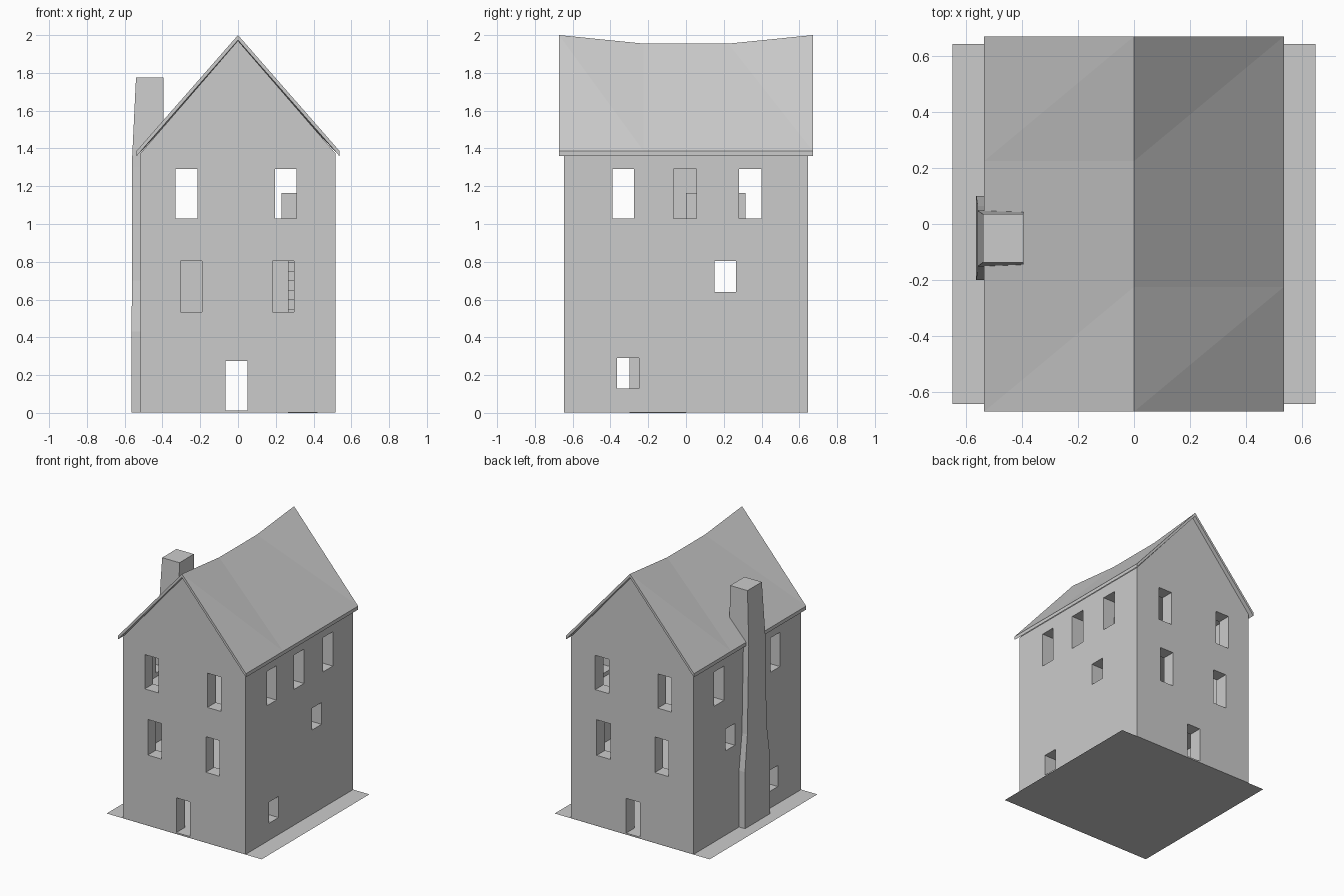
import bpy, bmesh

if "Cube" in bpy.data.objects:
    bpy.data.objects.remove(bpy.data.objects["Cube"], do_unlink=True)

grey = bpy.data.materials.new("plain_grey")
grey.use_nodes = True
COLOUR = (0.6, 0.6, 0.6, 1)
grey.diffuse_color = COLOUR
grey.node_tree.nodes["Principled BSDF"].inputs["Base Color"].default_value = COLOUR


def make(name, verts, faces):
    mesh = bpy.data.meshes.new(name)
    mesh.from_pydata(verts, [], faces)
    bm = bmesh.new()
    bm.from_mesh(mesh)
    bmesh.ops.recalc_face_normals(bm, faces=bm.faces)
    bm.to_mesh(mesh)
    bm.free()
    mesh.materials.append(grey)
    obj = bpy.data.objects.new(name, mesh)
    bpy.context.scene.collection.objects.link(obj)
    return obj


def loft(name, rings):
    """Skin a list of equal rings and cap both ends."""
    n = len(rings[0])
    faces = [tuple(range(n)), tuple(range((len(rings) - 1) * n, len(rings) * n))]
    for r in range(len(rings) - 1):
        for i in range(n):
            a, b = r * n + i, r * n + (i + 1) % n
            faces.append((a, b, b + n, a + n))
    return make(name, [p for ring in rings for p in ring], faces)


def rect(x0, x1, y0, y1, z):
    return [(x0, y0, z), (x1, y0, z), (x1, y1, z), (x0, y1, z)]


def box(name, x0, x1, y0, y1, z0, z1):
    return loft(name, [rect(x0, x1, y0, y1, z0), rect(x0, x1, y0, y1, z1)])


def cut(target, *size):
    cutter = box("cutter", *size)
    cutter.hide_render = True
    mod = target.modifiers.new("cut", 'BOOLEAN')
    mod.operation = 'DIFFERENCE'
    mod.solver = 'EXACT'
    mod.object = cutter
    bpy.context.view_layer.objects.active = target
    bpy.ops.object.modifier_apply(modifier=mod.name)
    bpy.data.objects.remove(cutter, do_unlink=True)


W, D, T = 0.515, 0.645, 0.1   # half width, half depth, wall thickness
SAG = 0.045                   # dip of the ridge between the gables

# Ground sheet
make("ground_sheet", rect(-0.65, 0.65, -D, D, 0), [(0, 1, 2, 3)])

# House body with gables, hollowed into three storeys
body = loft("house_walls", [
    [(-W, y, 0.001), (W, y, 0.001), (W, y, 1.375), (0, y, 1.97 - dip), (-W, y, 1.375)]
    for y, dip in ((-D, 0), (-0.225, SAG), (0.225, SAG), (D, 0))])
for z0, z1 in ((0.01, 0.48), (0.5, 0.98), (1.0, 1.35)):
    cut(body, T - W, W - T, T - D, D - T, z0, z1)

# Front and back openings, aligned through the house
for x0, x1, z0, z1 in ((-0.33, -0.215, 1.03, 1.29), (0.195, 0.31, 1.03, 1.29),
                       (-0.305, -0.19, 0.535, 0.805), (0.182, 0.297, 0.535, 0.805),
                       (-0.065, 0.05, 0.012, 0.275)):
    cut(body, x0, x1, -1, 1, z0, z1)

# Side openings; the middle one is blocked by the chimney on one side
for y0, y1, z0, z1, left in ((-0.39, -0.275, 1.03, 1.29, -1), (0.28, 0.4, 1.03, 1.29, -1),
                             (-0.065, 0.055, 1.03, 1.29, 0), (0.15, 0.265, 0.64, 0.805, -1),
                             (-0.365, -0.25, 0.13, 0.29, -1)):
    cut(body, left, 1, y0, y1, z0, z1)

# Roof: two thin triangulated slopes with a sagging ridge
stations = ((-0.672, 0), (-0.225, SAG), (0.225, SAG), (0.672, 0))
for side, name in ((-1, "roof_right"), (1, "roof_left")):
    verts, faces = [], []
    for y, dip in stations:
        ridge, eave = 2.0 - dip, 1.387
        verts += [(0, y, ridge), (side * 0.537, y, eave),
                  (side * 0.537, y, eave - 0.027), (0, y, ridge - 0.027)]
    for s in range(3):
        a, b = 4 * s, 4 * s + 4
        for r, e in ((0, 1), (3, 2)):
            if side > 0:
                faces += [(a + r, a + e, b + e), (a + r, b + e, b + r)]
            else:
                faces += [(a + r, a + e, b + r), (a + e, b + e, b + r)]
        faces += [(a + 1, a + 2, b + 2, b + 1), (a, a + 3, b + 3, b)]
    last = len(verts) - 4
    faces += [(0, 1, 2, 3), (last, last + 1, last + 2, last + 3)]
    make(name, verts, faces)

# Chimney: broad base, shoulder, then a slow taper through the eave
loft("chimney", [rect(*ring) for ring in (
    (-0.565, -0.45, -0.2, 0.1, 0.001),
    (-0.565, -0.45, -0.2, 0.1, 0.43),
    (-0.56, -0.45, -0.165, 0.065, 0.7),
    (-0.56, -0.45, -0.153, 0.05, 1.3),
    (-0.56, -0.395, -0.152, 0.048, 1.36),
    (-0.54, -0.395, -0.137, 0.035, 1.775))])

# Inside: middle storey partition, stairs and the stairwell parapet
box("partition", -0.42, 0.42, 0.0, 0.03, 0.49, 0.99)
box("stair_parapet", 0.23, 0.42, 0.0, 0.315, 0.99, 1.165)
STEPS = 8
run = 0.3 / STEPS
for i in range(STEPS):
    y = -0.3 + i * run
    box("lower_step", 0.265, 0.42, y, y + run, 0.0, 0.49 - i * 0.05)
    box("upper_step", 0.265, 0.42, y, y + run, 0.49, 0.55 + i * 0.05)
